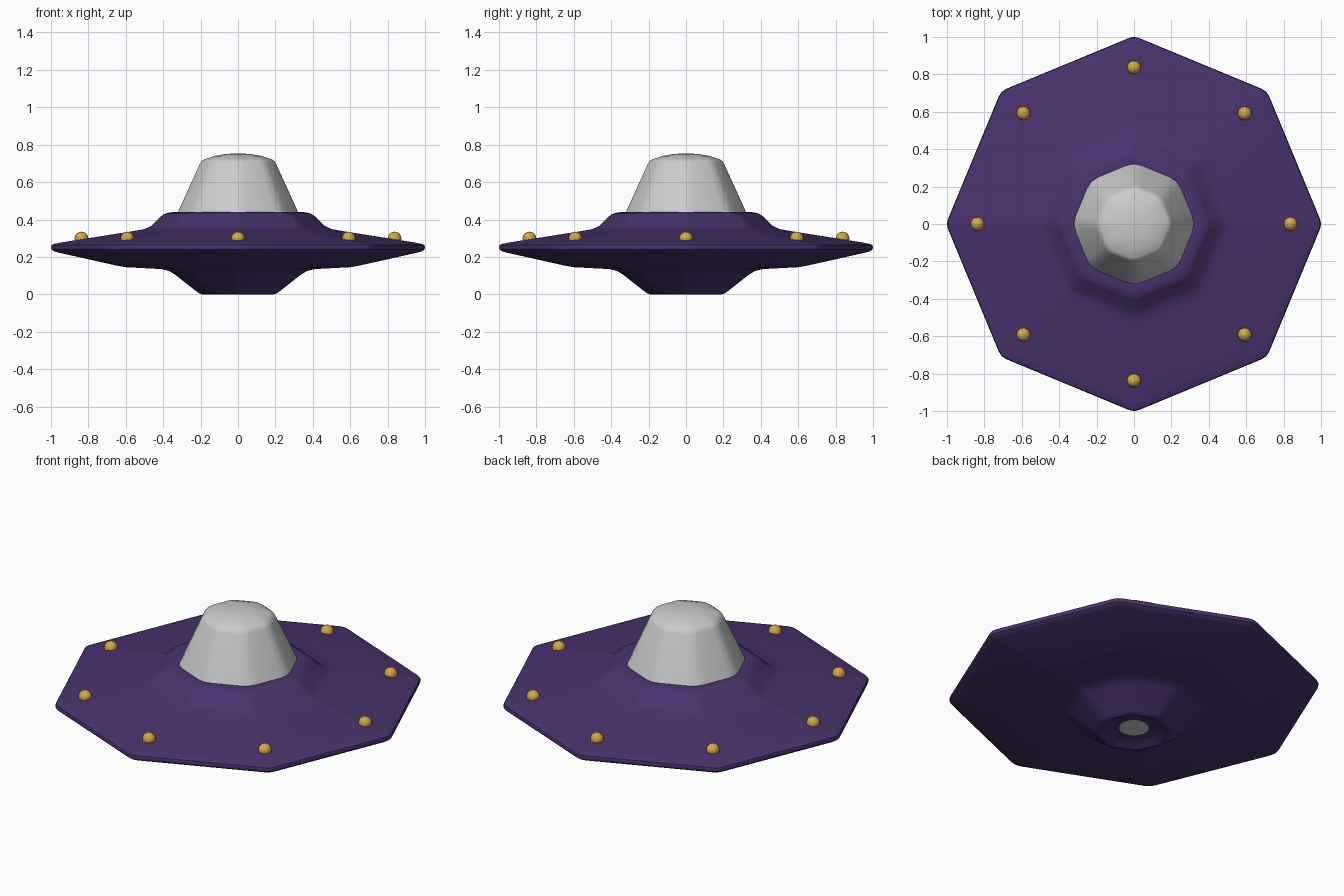
import bpy, bmesh, math
from mathutils import Vector

if "Cube" in bpy.data.objects:
    bpy.data.objects.remove(bpy.data.objects["Cube"])


def material(name, rgb):
    m = bpy.data.materials.new(name)
    m.diffuse_color = (*rgb, 1)
    m.use_nodes = True
    m.node_tree.nodes["Principled BSDF"].inputs["Base Color"].default_value = m.diffuse_color
    return m


purple = material("purple_paint", (0.065, 0.032, 0.15))
gold = material("gold_glow", (0.65, 0.40, 0.05))


def octagon(r, z, cut):
    # octagon ring with softly rounded corners, corners on the axes
    d = min(cut, 0.15 * r)
    pts = []
    for i in range(8):
        p, a, b = (Vector((math.cos(t * math.pi / 4), math.sin(t * math.pi / 4), 0)) * r
                   for t in (i, i - 1, i + 1))
        s = p + (a - p).normalized() * d
        e = p + (b - p).normalized() * d
        mid = s * 0.25 + p * 0.5 + e * 0.25
        pts += [s, mid, e]
    k = r / pts[1].length
    return [(p.x * k, p.y * k, z) for p in pts]


def finish(obj, mat=None, angle=30):
    if mat:
        obj.data.materials.append(mat)
    bpy.ops.object.select_all(action='DESELECT')
    obj.select_set(True)
    bpy.context.view_layer.objects.active = obj
    bpy.ops.object.shade_smooth_by_angle(angle=math.radians(angle))


def loft(name, profile, cut, mat=None):
    # skin octagonal rings along an (r, z) profile, capped at both ends
    bm = bmesh.new()
    rings = [[bm.verts.new(p) for p in octagon(r, z, cut)] for r, z in profile]
    n = len(rings[0])
    for lo, hi in zip(rings, rings[1:]):
        for i in range(n):
            j = (i + 1) % n
            bm.faces.new((lo[i], lo[j], hi[j], hi[i]))
    bm.faces.new(rings[0][::-1])
    bm.faces.new(rings[-1])
    bmesh.ops.recalc_face_normals(bm, faces=bm.faces)
    me = bpy.data.meshes.new(name)
    bm.to_mesh(me)
    bm.free()
    obj = bpy.data.objects.new(name, me)
    bpy.context.collection.objects.link(obj)
    finish(obj, mat, 35)


# saucer hull, from the recessed belly round the rim to the canopy collar
loft("saucer_hull", [
    (0.10, 0.03), (0.15, 0.022), (0.18, 0.003), (0.19, 0.0), (0.205, 0.004),
    (0.22, 0.014), (0.34, 0.108), (0.37, 0.125), (0.41, 0.135), (0.60, 0.145),
    (0.65, 0.154), (0.96, 0.223), (0.985, 0.231), (0.997, 0.24), (1.0, 0.252),
    (0.996, 0.263), (0.98, 0.27), (0.94, 0.278), (0.56, 0.338), (0.50, 0.349),
    (0.465, 0.365), (0.41, 0.418), (0.39, 0.431), (0.365, 0.438), (0.34, 0.44),
    (0.30, 0.44)], 0.03, purple)

# canopy
loft("canopy", [
    (0.325, 0.43), (0.32, 0.442), (0.205, 0.695), (0.195, 0.712), (0.18, 0.722),
    (0.13, 0.739), (0.07, 0.75), (0.02, 0.753)], 0.045)

# belly beam lens
bpy.ops.mesh.primitive_cylinder_add(vertices=32, radius=0.08, depth=0.02, location=(0, 0, 0.037))
lens = bpy.context.object
lens.name = "belly_lens"
finish(lens)

# rim lights
for i in range(8):
    a = i * math.pi / 4
    bpy.ops.mesh.primitive_uv_sphere_add(segments=16, ring_count=8, radius=0.037,
                                         location=(0.837 * math.cos(a), 0.837 * math.sin(a), 0.298))
    lamp = bpy.context.object
    lamp.name = f"rim_light_{i + 1}"
    finish(lamp, gold, 60)
